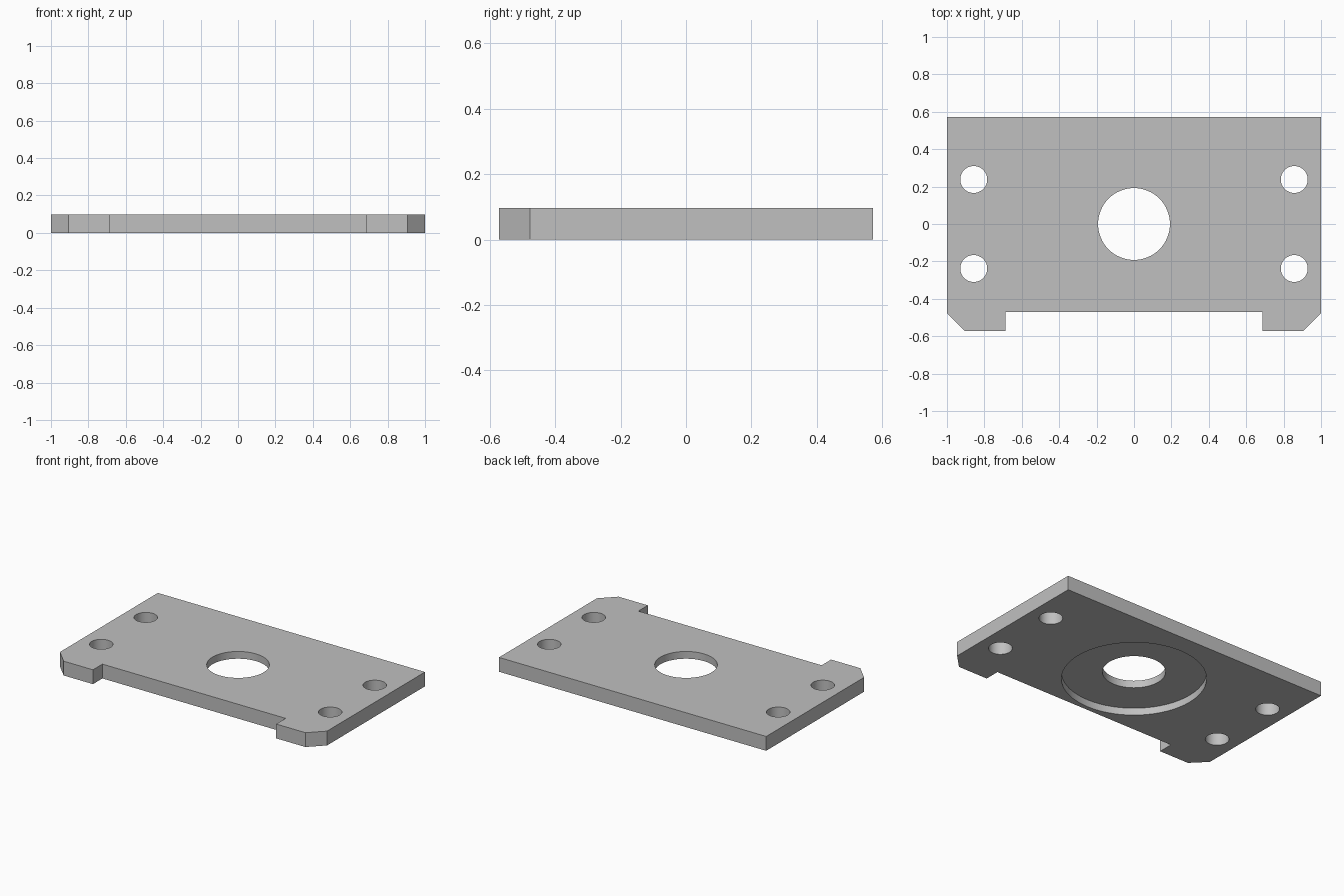
import bpy
import bmesh
import math

cube = bpy.data.objects.get("Cube")
if cube:
    bpy.data.objects.remove(cube, do_unlink=True)

THICK = 0.097
RECESS_DEPTH = 0.048

grey = bpy.data.materials.new("plain grey")
grey.use_nodes = True
color = (0.53, 0.53, 0.53, 1)
grey.diffuse_color = color
grey.node_tree.nodes["Principled BSDF"].inputs["Base Color"].default_value = color

# Plate outline: right half mirrored, two feet with chamfered outer corners
half = [(0.686, -0.47), (0.686, -0.571), (0.905, -0.571), (1, -0.476), (1, 0.571)]
outline = half + [(-x, y) for x, y in reversed(half)]

bm = bmesh.new()
base = bm.faces.new([bm.verts.new((x, y, 0)) for x, y in outline])
top = bmesh.ops.extrude_face_region(bm, geom=[base])["geom"]
bmesh.ops.translate(bm, vec=(0, 0, THICK),
                    verts=[v for v in top if isinstance(v, bmesh.types.BMVert)])
bmesh.ops.recalc_face_normals(bm, faces=bm.faces)
mesh = bpy.data.meshes.new("mounting_plate")
bm.to_mesh(mesh)
bm.free()
mesh.materials.append(grey)
plate = bpy.data.objects.new("mounting_plate", mesh)
bpy.context.collection.objects.link(plate)


def cut_round(name, x, y, radius, z_top):
    """Subtract a vertical cylinder reaching from below the plate up to z_top."""
    z_low = -0.1
    bpy.ops.mesh.primitive_cylinder_add(
        vertices=64, radius=radius, depth=z_top - z_low,
        location=(x, y, (z_top + z_low) / 2))
    cutter = bpy.context.object
    cutter.name = name
    cutter.data.materials.append(grey)
    cutter.hide_render = True
    mod = plate.modifiers.new(name, "BOOLEAN")
    mod.operation = "DIFFERENCE"
    mod.solver = "EXACT"
    mod.object = cutter
    bpy.ops.object.select_all(action="DESELECT")
    plate.select_set(True)
    bpy.context.view_layer.objects.active = plate
    bpy.ops.object.modifier_apply(modifier=name)
    bpy.data.objects.remove(cutter, do_unlink=True)


# Underside recess, centre bore and four bolt holes
cut_round("recess_cutter", 0, 0, 0.44, RECESS_DEPTH)
cut_round("bore_cutter", 0, 0, 0.192, THICK + 0.1)
for sx in (-1, 1):
    for sy in (-1, 1):
        cut_round("bolt_hole_cutter", sx * 0.857, sy * 0.238, 0.072, THICK + 0.1)

# Smooth bores with crisp rims
bpy.ops.object.shade_smooth_by_angle(angle=math.radians(30))
